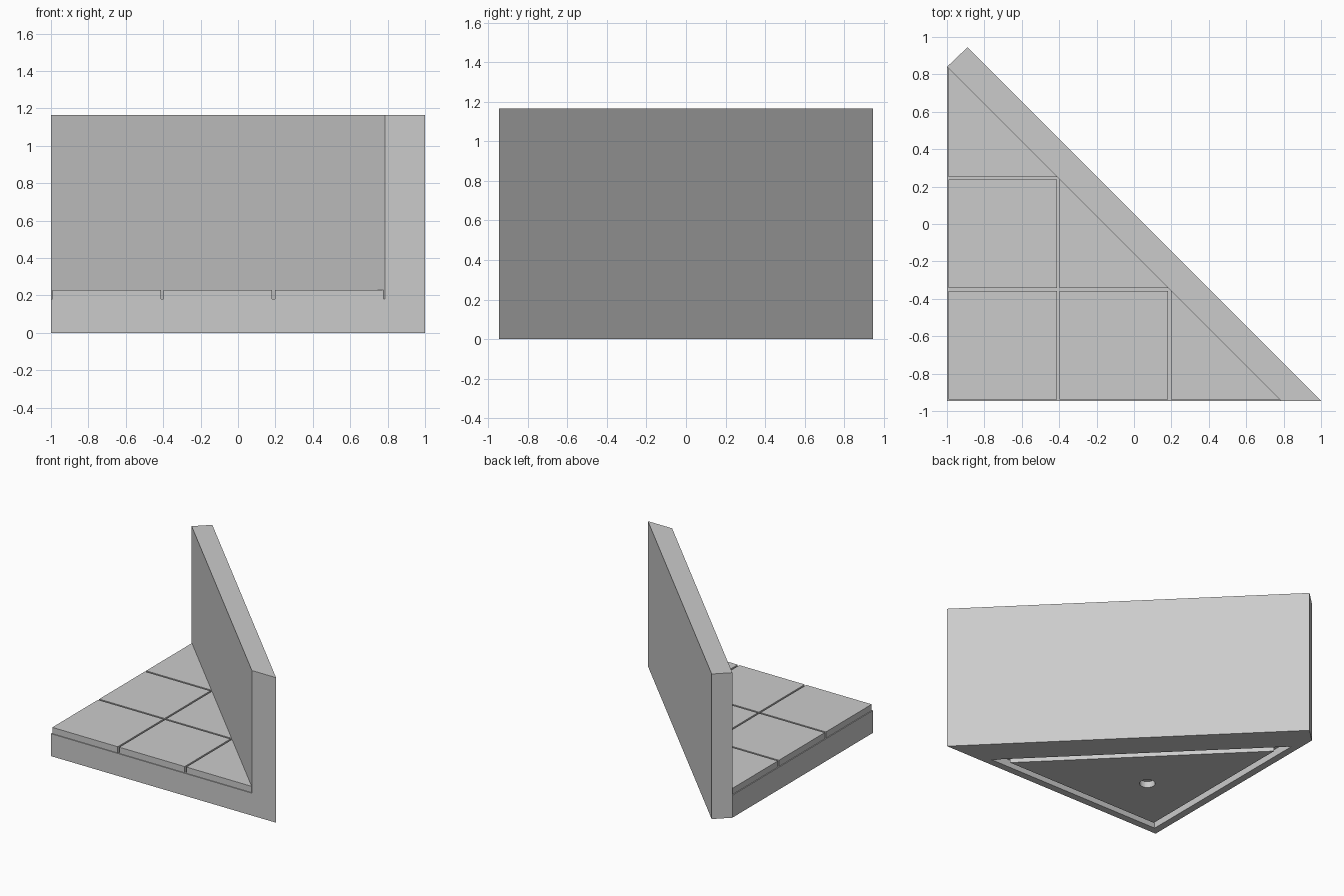
import bpy, bmesh
from mathutils import Vector

cube = bpy.data.objects.get("Cube")
if cube:
    bpy.data.objects.remove(cube)

# Main dimensions
LEFT, FRONT = -1.0, -0.945       # the two straight sides
INNER, OUTER = -0.16, 0.055      # x + y on the two faces of the diagonal wall
BASE_TOP, TILE_TOP, WALL_TOP = 0.18, 0.23, 1.165
PITCH, GAP = 0.595, 0.007        # floor tile spacing and half the joint width
RECESS = 0.06

stone = bpy.data.materials.new("stone grey")
stone.use_nodes = True
GREY = (0.6, 0.6, 0.6, 1)
stone.diffuse_color = GREY
stone.node_tree.nodes["Principled BSDF"].inputs["Base Color"].default_value = GREY


def triangle(x, y, total):
    """Right-angled corner at x, y with its long side on x + y = total."""
    return [(x, y), (total - y, y), (x, total - x)]


def prism(name, outline, z0, z1, clip=None):
    """Extrude an outline upward, optionally trimmed along a diagonal."""
    bm = bmesh.new()
    bm.faces.new([bm.verts.new((x, y, z0)) for x, y in outline])
    if clip is not None:
        geom = bm.verts[:] + bm.edges[:] + bm.faces[:]
        bmesh.ops.bisect_plane(bm, geom=geom, plane_co=(clip, 0, 0),
                               plane_no=(1, 1, 0), clear_outer=True)
    top = bmesh.ops.extrude_face_region(bm, geom=bm.faces[:])
    moved = [g for g in top["geom"] if isinstance(g, bmesh.types.BMVert)]
    bmesh.ops.translate(bm, verts=moved, vec=Vector((0, 0, z1 - z0)))
    bmesh.ops.recalc_face_normals(bm, faces=bm.faces[:])
    mesh = bpy.data.meshes.new(name)
    bm.to_mesh(mesh)
    bm.free()
    mesh.materials.append(stone)
    obj = bpy.data.objects.new(name, mesh)
    bpy.context.collection.objects.link(obj)
    return obj


def cut(target, cutter):
    """Subtract the cutter, then discard it."""
    cutter.hide_render = True
    mod = target.modifiers.new("cut", "BOOLEAN")
    mod.operation, mod.solver, mod.object = "DIFFERENCE", "EXACT", cutter
    bpy.context.view_layer.objects.active = target
    bpy.ops.object.modifier_apply(modifier=mod.name)
    bpy.data.objects.remove(cutter)


# Base and diagonal wall in one solid, with the space above the floor cut away
footprint = [(LEFT, FRONT), (OUTER - FRONT, FRONT), (-0.89, OUTER + 0.89),
             (LEFT, INNER - LEFT)]
body = prism("base_and_wall", footprint, 0, WALL_TOP)
cut(body, prism("room_cutter", triangle(LEFT - 0.5, FRONT - 0.5, INNER),
                BASE_TOP, WALL_TOP + 0.5))

# Triangular recess underneath
groove_x, groove_y, groove_sum = LEFT + 0.058, FRONT + 0.058, -0.265
cut(body, prism("recess_cutter", triangle(groove_x, groove_y, groove_sum),
                -0.1, RECESS))

# Raised centre of the recess, leaving a groove around it
WIDTH = 0.055
plate = prism("underside_plate",
              triangle(groove_x + WIDTH, groove_y + WIDTH,
                       groove_sum - WIDTH * 2 ** 0.5), 0, RECESS + 0.02)

# Round socket in the underside plate
bpy.ops.mesh.primitive_cylinder_add(vertices=32, radius=0.058, depth=0.1,
                                    location=(-0.48, -0.42, 0))
cut(plate, bpy.context.object)

# Floor tiles, trimmed where they meet the wall
for row in range(3):
    for col in range(3 - row):
        x0, y0 = LEFT + col * PITCH + GAP, FRONT + row * PITCH + GAP
        x1, y1 = x0 + PITCH - 2 * GAP, y0 + PITCH - 2 * GAP
        prism(f"floor_tile_{row}_{col}",
              [(x0, y0), (x1, y0), (x1, y1), (x0, y1)],
              BASE_TOP, TILE_TOP, clip=INNER)
